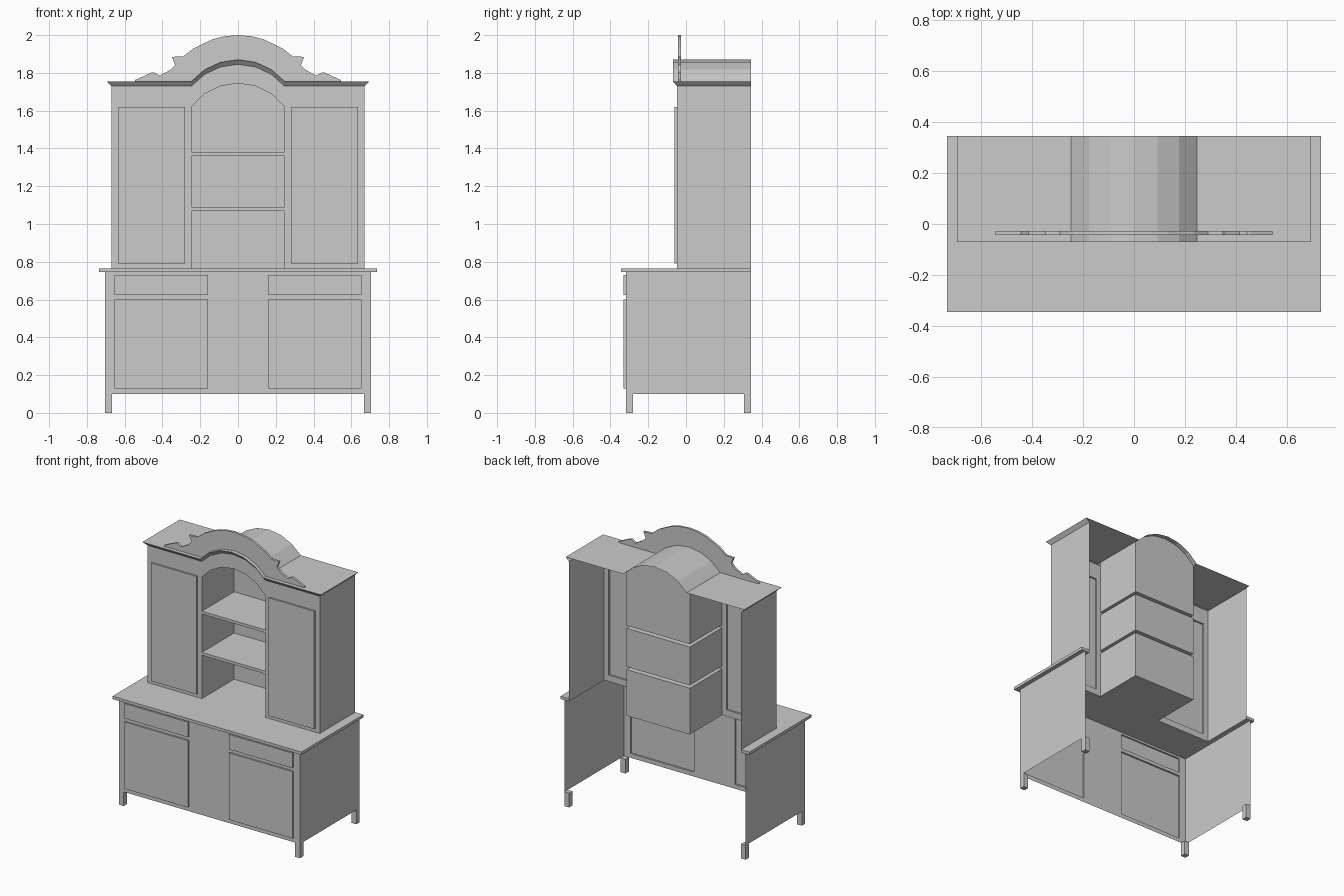
import bpy, bmesh, math

if "Cube" in bpy.data.objects:
    bpy.data.objects.remove(bpy.data.objects["Cube"])

FRONT, BACK, NICHE_BACK = -0.048, 0.345, 0.31
W = 0.247          # half width of the niche and arch


def mesh_obj(name, faces):
    """Object from a list of polygons (each a list of points), welded."""
    bm = bmesh.new()
    for f in faces:
        bm.faces.new([bm.verts.new(p) for p in f])
    bmesh.ops.remove_doubles(bm, verts=bm.verts, dist=1e-5)
    bmesh.ops.recalc_face_normals(bm, faces=bm.faces)
    me = bpy.data.meshes.new(name)
    bm.to_mesh(me)
    bm.free()
    ob = bpy.data.objects.new(name, me)
    bpy.context.collection.objects.link(ob)
    return ob


def prism(name, pts, vec):
    """Closed solid: outline pushed along vec."""
    far = [tuple(a + b for a, b in zip(p, vec)) for p in pts]
    n = len(pts)
    sides = [[pts[i], pts[(i + 1) % n], far[(i + 1) % n], far[i]] for i in range(n)]
    return mesh_obj(name, [pts, far] + sides)


def strip(a, b):
    """Quads between two equal-length point rows."""
    return [[a[i], a[i + 1], b[i + 1], b[i]] for i in range(len(a) - 1)]


def rect_y(x0, x1, z0, z1, y):
    return [(x0, y, z0), (x1, y, z0), (x1, y, z1), (x0, y, z1)]


def rect_x(x, y0, y1, z0, z1):
    return [(x, y0, z0), (x, y1, z0), (x, y1, z1), (x, y0, z1)]


def rect_z(x0, x1, y0, y1, z):
    return [(x0, y0, z), (x1, y0, z), (x1, y1, z), (x0, y1, z)]


def front_grid(xs, zs, raised, y, lift=0.012):
    """Front sheet cut in cells; raised cells stand out as doors or drawers."""
    faces = []
    for i in range(len(xs) - 1):
        for j in range(len(zs) - 1):
            cell = rect_y(xs[i], xs[i + 1], zs[j], zs[j + 1], y)
            if (i, j) in raised:
                out = rect_y(xs[i], xs[i + 1], zs[j], zs[j + 1], y - lift)
                faces.append(out)
                faces += strip(cell + cell[:1], out + out[:1])
            else:
                faces.append(cell)
    return faces


def arc(z0, rise, segs=6):
    """Arch points (x, z) from -W to W."""
    r = (W * W + rise * rise) / (2 * rise)
    h = math.asin(W / r)
    return [(r * math.sin(t), z0 + rise - r + r * math.cos(t))
            for t in (-h + 2 * h * i / segs for i in range(segs + 1))]


def at_y(pts, y):
    return [(x, y, z) for x, z in pts]


# Lower cabinet: front with doors and drawers, sides, open back
mesh_obj("base_front", front_grid([-.705, -.655, -.16, .16, .655, .705],
                                  [.10, .13, .60, .625, .73, .745],
                                  {(1, 1), (3, 1), (1, 3), (3, 3)}, -.318))
for s, side in ((-1, "left"), (1, "right")):
    mesh_obj(f"base_side_{side}", [rect_x(s * .705, -.318, BACK, .10, .745)])
    mesh_obj(f"upper_side_{side}", [rect_x(s * .67, FRONT, BACK, .765, 1.73)])
    # Legs
    for y0, end in ((-.318, "front"), (BACK - .037, "back")):
        x0, x1 = sorted((s * .705, s * .668))
        prism(f"{end}_leg_{side}", rect_z(x0, x1, y0, y0 + .037, 0), (0, 0, .10))

# Counter top, cut away under the two upper cupboards
half = [(W, NICHE_BACK), (W, FRONT), (.67, FRONT), (.67, BACK), (.735, BACK), (.735, -.345)]
outline = half + [(-x, y) for x, y in reversed(half)]
prism("counter_top", [(x, y, .745) for x, y in outline], (0, 0, .02))

# Upper front: door panels either side, shelf edges and arched head
arch_top, arch_low, opening = arc(1.755, .115), arc(1.73, .115), arc(1.62, .125)
xs = [.67, .635, .28, W]
zs = [.765, .79, 1.62, 1.73]
upper = front_grid(xs, zs, {(1, 1)}, FRONT)
upper += front_grid([-x for x in xs], zs, {(1, 1)}, FRONT)
upper += strip(at_y(opening, FRONT), at_y(arch_low, FRONT))
upper += [rect_y(-W, W, z, z + .02, FRONT) for z in (1.07, 1.36)]
mesh_obj("upper_front", upper)

# Niche: three open-fronted compartments
for name, z0, z1 in (("lower", .765, 1.07), ("middle", 1.09, 1.36), ("top", 1.38, 1.755)):
    faces = [rect_x(s * W, FRONT, NICHE_BACK, z0, z1) for s in (-1, 1)]
    if name != "lower":
        faces.append(rect_z(-W, W, FRONT, NICHE_BACK, z0))
    if name != "top":
        faces.append(rect_z(-W, W, FRONT, NICHE_BACK, z1))
        faces.append(rect_y(-W, W, z0, z1, NICHE_BACK))
    else:
        faces.append(at_y([(W, z0), (-W, z0)] + arch_top, NICHE_BACK))
    mesh_obj(f"niche_{name}", faces)

# Cornice flaring outward, and roof with barrel arch
low = [(-.67, 1.73)] + arch_low + [(.67, 1.73)]
top = [(-.695, 1.755)] + arch_top + [(.695, 1.755)]
cornice = strip(at_y(low, FRONT), at_y(top, -.07))
for s in (-1, 1):
    cornice.append([(s * .67, FRONT, 1.73), (s * .695, -.07, 1.755),
                    (s * .695, BACK, 1.755), (s * .67, BACK, 1.73)])
cornice += strip(at_y(top, -.07), at_y(top, BACK))
mesh_obj("cornice_roof", cornice)

# Carved pediment
crest = [(.07, 1.994), (.135, 1.978), (.235, 1.93), (.29, 1.887), (.35, 1.885),
         (.333, 1.842), (.36, 1.815), (.415, 1.785), (.445, 1.803), (.46, 1.801),
         (.545, 1.762), (.545, 1.755)]
prof = [(-x, z) for x, z in reversed(crest)] + [(0, 2.0)] + crest + arch_top[::-1]
prism("pediment", at_y(prof, -.043), (0, .016, 0))
